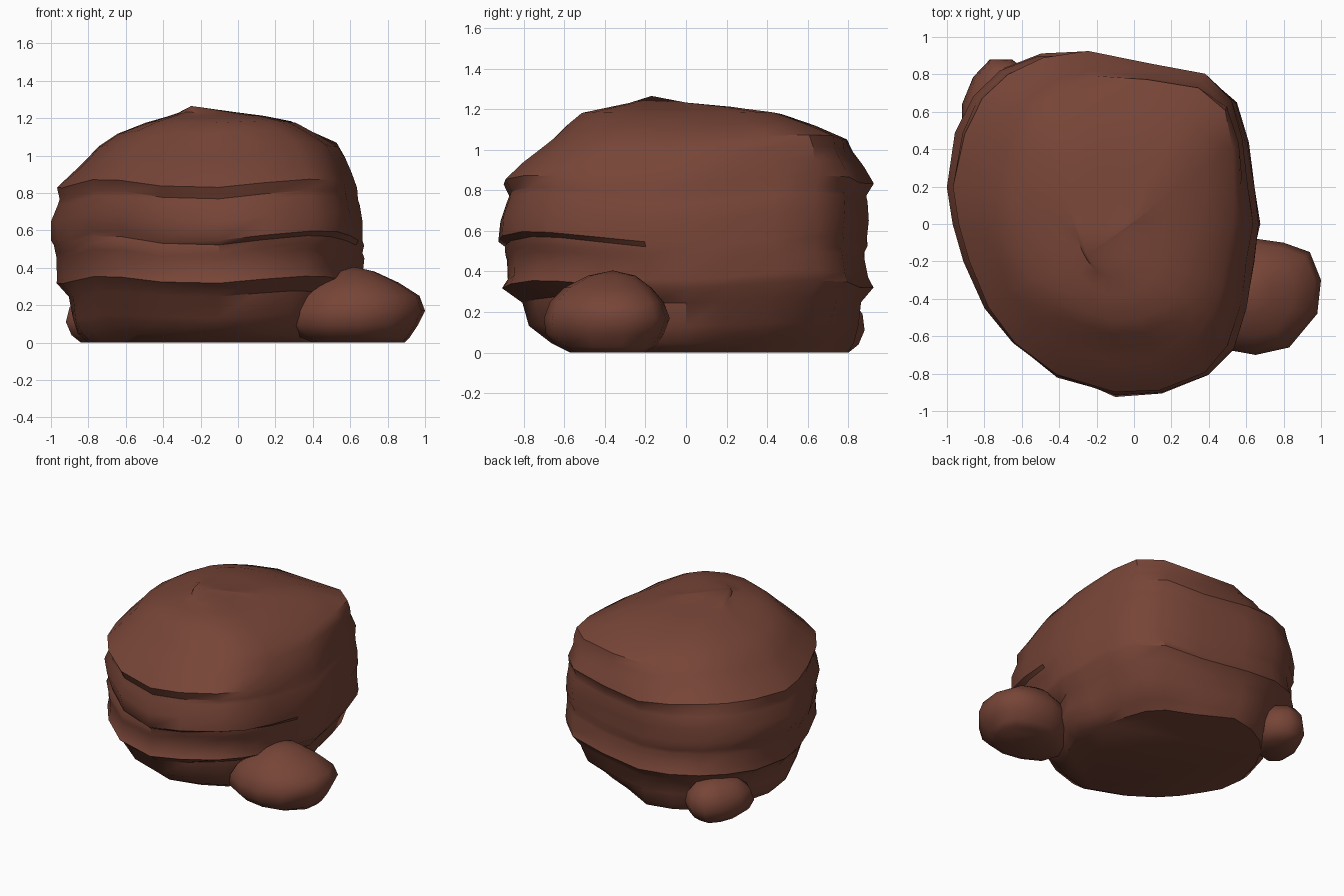
import bpy, bmesh, math, random
random.seed(4)

rock = bpy.data.materials.new("red_brown_rock")
rock.diffuse_color = (0.185, 0.059, 0.038, 1)


def loft(name, outline, rows, centre, apex, wave=0.0, notches=(), jitter=0.0, sharp=60):
    """Stack copies of an outline; each row is z, left, right, front, back extents."""
    cx, cy = centre
    x0, x1 = min(p[0] for p in outline), max(p[0] for p in outline)
    y0, y1 = min(p[1] for p in outline), max(p[1] for p in outline)
    top = apex[2]
    bm = bmesh.new()
    rings = []
    for z, l, r, f, b in rows:
        ring = []
        for px, py in outline:
            u = (px - cx) / (cx - x0 if px < cx else x1 - cx)
            v = (py - cy) / (cy - y0 if py < cy else y1 - cy)
            a = math.atan2(v, u)
            k = 1.0
            # local ledges (or bulges, when negative) on one side only
            for nz0, nz1, ang, width, depth in notches:
                if nz0 <= z <= nz1:
                    d = abs((a - math.radians(ang) + math.pi) % (2 * math.pi) - math.pi)
                    k -= depth * max(0, 1 - (d / math.radians(width)) ** 2)
            k += random.uniform(-jitter, jitter)
            x = cx + u * k * (cx - l if u < 0 else r - cx)
            y = cy + v * k * (cy - f if v < 0 else b - cy)
            # wavy strata, fading to nothing at the ground and the top
            fade = math.sin(math.pi * min(1, max(0, z / top)))
            dz = wave * fade * math.cos(4 * (a + math.radians(50)))
            ring.append(bm.verts.new((x, y, z + dz)))
        rings.append(ring)
    n = len(outline)
    for lo, hi in zip(rings, rings[1:]):
        for i in range(n):
            j = (i + 1) % n
            bm.faces.new((lo[i], lo[j], hi[j], hi[i]))
    bm.faces.new(rings[0][::-1])
    tip = bm.verts.new(apex)
    for i in range(n):
        bm.faces.new((rings[-1][i], rings[-1][(i + 1) % n], tip))
    bmesh.ops.recalc_face_normals(bm, faces=bm.faces)
    me = bpy.data.meshes.new(name)
    bm.to_mesh(me)
    bm.free()
    me.materials.append(rock)
    ob = bpy.data.objects.new(name, me)
    bpy.context.collection.objects.link(ob)
    bpy.ops.object.select_all(action='DESELECT')
    ob.select_set(True)
    bpy.context.view_layer.objects.active = ob
    bpy.ops.object.shade_smooth_by_angle(angle=math.radians(sharp))
    return ob


# Main boulder: plan outline, counter-clockwise from the right
plan = [(0.67, 0), (0.64, 0.2), (0.61, 0.45), (0.55, 0.66), (0.40, 0.80), (0.1, 0.86),
        (-0.25, 0.92), (-0.5, 0.89), (-0.69, 0.8), (-0.83, 0.67), (-0.93, 0.48), (-1, 0.2),
        (-0.97, 0), (-0.91, -0.2), (-0.8, -0.45), (-0.65, -0.64), (-0.42, -0.81),
        (-0.1, -0.91), (0.15, -0.9), (0.4, -0.8), (0.53, -0.66), (0.6, -0.45), (0.64, -0.2)]
layers = [(0.0, -0.82, 0.48, -0.58, 0.80), (0.05, -0.87, 0.55, -0.68, 0.84),
          (0.14, -0.90, 0.59, -0.79, 0.86), (0.26, -0.91, 0.60, -0.82, 0.86),
          (0.335, -0.97, 0.66, -0.92, 0.92), (0.38, -0.965, 0.665, -0.89, 0.90),
          (0.475, -0.965, 0.67, -0.89, 0.88), (0.505, -0.975, 0.67, -0.90, 0.88),
          (0.545, -0.99, 0.67, -0.91, 0.89), (0.57, -0.995, 0.67, -0.92, 0.89),
          (0.67, -1.0, 0.67, -0.91, 0.90), (0.76, -0.96, 0.65, -0.88, 0.89),
          (0.79, -0.95, 0.64, -0.87, 0.89), (0.85, -0.97, 0.635, -0.90, 0.92),
          (0.93, -0.89, 0.61, -0.82, 0.88), (1.0, -0.82, 0.57, -0.73, 0.83),
          (1.06, -0.76, 0.53, -0.66, 0.77), (1.125, -0.65, 0.42, -0.59, 0.62),
          (1.18, -0.50, 0.31, -0.52, 0.46), (1.21, -0.39, 0.16, -0.38, 0.24),
          (1.23, -0.32, 0.0, -0.28, 0.0)]
ledges = [(0.50, 0.55, -50, 45, 0.05),      # front right ledge
          (0.53, 0.60, -130, 35, 0.05),     # front left ledge
          (0.0, 0.48, -45, 45, 0.065),      # worn foot, front right
          (0.0, 0.28, -45, 45, 0.06),
          (0.0, 0.15, -135, 50, 0.04),      # worn foot, front left
          (0.0, 0.06, -135, 50, 0.05),
          (0.0, 0.06, 45, 50, 0.11),        # worn foot, back right
          (0.0, 0.15, 45, 50, 0.05),
          (0.0, 0.15, 135, 45, 0.04),       # worn foot, back left
          (0.3, 0.80, 135, 32, -0.05),      # back left bulge
          (0.9, 1.22, 135, 40, 0.06),       # sloped cap, back left
          (0.95, 1.08, 28, 28, -0.06),      # shoulder, right
          (1.05, 1.2, 65, 40, -0.08),       # shoulder, back right
          (0.9, 1.2, -45, 35, 0.02)]
loft("main_boulder", plan, layers, (-0.15, 0), (-0.25, -0.17, 1.265), 0.028, ledges, 0.007, 36)

# Loose stone at the front right
stone_plan = [(1.0, -0.30), (0.94, -0.15), (0.80, -0.10), (0.66, -0.08), (0.48, -0.13),
              (0.34, -0.26), (0.28, -0.42), (0.33, -0.58), (0.48, -0.67), (0.65, -0.70),
              (0.83, -0.66), (0.98, -0.48)]
stone_rows = [(0.0, 0.40, 0.89, -0.56, -0.20), (0.03, 0.33, 0.92, -0.63, -0.15),
              (0.09, 0.28, 0.96, -0.69, -0.11), (0.17, 0.29, 1.0, -0.70, -0.08),
              (0.25, 0.34, 0.97, -0.67, -0.11), (0.32, 0.43, 0.86, -0.60, -0.17),
              (0.38, 0.53, 0.73, -0.48, -0.25)]
loft("front_stone", stone_plan, stone_rows, (0.62, -0.38), (0.62, -0.36, 0.405))

# Small stone at the back left corner
pebble_plan = [(-0.54, 0.68), (-0.57, 0.80), (-0.66, 0.87), (-0.77, 0.87), (-0.86, 0.78),
               (-0.92, 0.64), (-0.92, 0.50), (-0.83, 0.42), (-0.64, 0.47)]
pebble_rows = [(0.0, -0.84, -0.60, 0.50, 0.80), (0.04, -0.89, -0.55, 0.45, 0.85),
               (0.11, -0.92, -0.52, 0.42, 0.88), (0.19, -0.90, -0.54, 0.45, 0.87),
               (0.26, -0.83, -0.60, 0.52, 0.82)]
loft("back_stone", pebble_plan, pebble_rows, (-0.72, 0.66), (-0.71, 0.66, 0.29))
